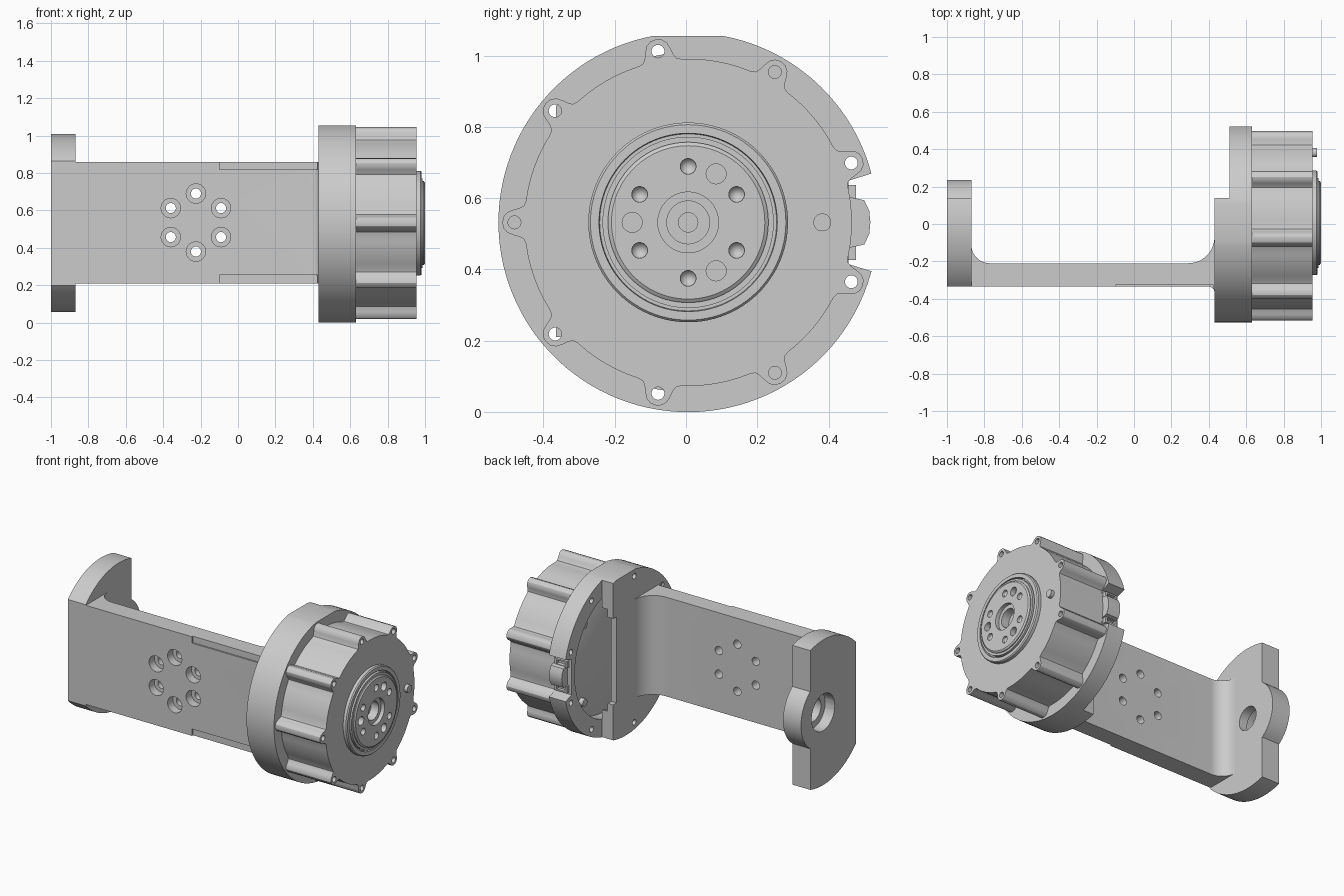
import bpy, bmesh
from math import sin, cos, pi, radians, degrees, asin, sqrt

if "Cube" in bpy.data.objects:
    bpy.data.objects.remove(bpy.data.objects["Cube"])

CY, CZ, R = 0.006, 0.532, 0.532      # rotation axis (along x) and housing radius


def finish(name, bm):
    bmesh.ops.remove_doubles(bm, verts=bm.verts, dist=1e-5)
    bmesh.ops.recalc_face_normals(bm, faces=bm.faces)
    me = bpy.data.meshes.new(name)
    bm.to_mesh(me)
    bm.free()
    ob = bpy.data.objects.new(name, me)
    bpy.context.collection.objects.link(ob)
    return ob


def prism(name, pts, axis, a, b):
    """Extrude a 2D outline along an axis from a to b."""
    place = {'x': lambda p, t: (t, p[0], p[1]),
             'y': lambda p, t: (p[0], t, p[1]),
             'z': lambda p, t: (p[0], p[1], t)}[axis]
    bm = bmesh.new()
    lo = [bm.verts.new(place(p, a)) for p in pts]
    hi = [bm.verts.new(place(p, b)) for p in pts]
    bm.faces.new(lo)
    bm.faces.new(hi)
    n = len(pts)
    for i in range(n):
        j = (i + 1) % n
        bm.faces.new((lo[i], lo[j], hi[j], hi[i]))
    return finish(name, bm)


def arc(cu, cv, r, a0, a1, n=12):
    return [(cu + r * cos(radians(a0 + (a1 - a0) * i / n)),
             cv + r * sin(radians(a0 + (a1 - a0) * i / n))) for i in range(n + 1)]


def circle(cu, cv, r, n=32):
    return arc(cu, cv, r, 0, 360, n)[:-1]


def rect(u0, u1, v0, v1):
    return [(u0, v0), (u1, v0), (u1, v1), (u0, v1)]


def polar(r, deg):
    return CY + r * cos(radians(deg)), CZ + r * sin(radians(deg))


def rod(name, u, v, r, a, b, axis='x', n=24):
    return prism(name, circle(u, v, r, n), axis, a, b)


def lathe(name, prof, cy=CY, cz=CZ, n=96):
    """Spin an (x, r) profile about an axis parallel to x."""
    bm = bmesh.new()
    vs = [bm.verts.new((x, cy + r, cz)) for x, r in prof]
    es = [bm.edges.new(p) for p in zip(vs, vs[1:])]
    bmesh.ops.spin(bm, geom=vs + es, cent=(0, cy, cz), axis=(1, 0, 0),
                   angle=2 * pi, steps=n, use_duplicate=False)
    return finish(name, bm)


def boolean(ob, others, op='DIFFERENCE'):
    bpy.context.view_layer.objects.active = ob
    for c in others:
        c.hide_render = True
        m = ob.modifiers.new('bool', 'BOOLEAN')
        m.operation, m.solver, m.object = op, 'EXACT', c
        bpy.ops.object.modifier_apply(modifier=m.name)
        bpy.data.objects.remove(c)


# Bracket web with fillets into both ends
web = prism('bracket_web',
            [(-1, -.335)] + arc(.40, -.365, .03, 90, 0, 6) + [(.46, -.365), (.46, -.07)]
            + arc(.29, -.07, .14, 0, -90) + arc(-.77, -.11, .10, -90, -180)
            + [(-1, -.11)], 'z', .21, .86)
cuts = []
for k in range(6):
    a = radians(30 + 60 * k)
    x, z = -.225 + .155 * cos(a), .535 + .155 * sin(a)
    cuts += [rod('cut', x, z, .052, -.4, -.28, 'y'), rod('cut', x, z, .027, -.4, -.1, 'y')]
for z0, z1 in ((.2, .255), (.818, .9)):
    cuts.append(prism('cut', rect(-.1, .425, z0, z1), 'y', -.4, -.325))
boolean(web, cuts)

# Idler end plate with round boss and stepped bearing hole
RF = .476
a_lo, a_hi = degrees(asin((.335 + CY) / RF)), degrees(asin((.14 - CY) / RF))
end = prism('idler_end_plate',
            arc(CY, CZ, RF, 90 + a_lo, 90 - a_hi, 24) + arc(CY, CZ, .23, 54.4, -54.4, 24)
            + arc(CY, CZ, RF, -90 + a_hi, -90 - a_lo, 24), 'x', -1, -.87)
boolean(end, [rod('cut', CY, CZ, .12, -1.1, -.93, n=48), rod('cut', CY, CZ, .077, -1.1, -.8, n=48)])
boolean(web, [rod('cut', CY, CZ, .12, -1.1, -.93, n=48)])

# Round motor housing: flat on top, open back half, connector gap
ft = degrees(asin((1.055 - CZ) / R))
housing = prism('motor_housing', arc(CY, CZ, R, 180 - ft, 360 + ft, 110), 'x', .43, .63)
lobes = [20 + 40 * k for k in range(9)]
through = [20, 100, 140, 220, 260, 340]
cuts = [prism('cut', rect(.14, .7, -.1, 1.2), 'x', .3, .51),
        rod('cut', CY, CZ, .42, .51, .7, n=96),
        rod('cut', CY, CZ, .36, .47, .56, n=96),
        prism('cut', rect(.105, .3, .25, .815), 'x', .4, .5),
        prism('cut', [(.456, .415), (.6, .37), (.6, .694), (.456, .649)], 'x', .4, .7)]
cuts += [rod('cut', *polar(.487, d), .018, .3, .8) for d in through]
cuts += [rod('cut', *polar(.487, d), .018, .3, .54) for d in (60, 300)]
boolean(housing, cuts)

# Motor body with nine screw lobes around it
half = [(7.5, .459), (5.8, .463), (4.9, .474), (4.2, .49), (3.3, .507), (1.8, .518)]
outline = []
for d in lobes:
    prof = [(-o, r) for o, r in half] + [(0, .521)] + [(o, r) for o, r in reversed(half)]
    outline += [polar(r, d + o) for o, r in prof]
    outline += [polar(.459, d + o) for o in (12, 16, 20, 24, 28)]
motor = prism('motor_body', outline, 'x', .63, .955)
cuts = [rod('cut', CY, CZ, .205, .87, 1.1, n=64)]
cuts += [rod('cut', *polar(.487, d), .018, .5, 1.1) for d in through]
cuts += [rod('cut', *polar(.487, d), .018, .93, 1.1) for d in (60, 180, 300)]
boolean(motor, cuts)

# Motor back cover seen inside the housing, with its screws
back = lathe('motor_back_cover', [(.64, 0), (.64, .419), (.59, .419), (.58, .40), (.58, 0)])
for k, d in enumerate((45, 135, 225, 315)):
    rod(f'cover_screw_{k}', *polar(.36, d), .025, .55, .59)

# Output flange with bearing lip, groove, hub recess and bolt holes
rotor = lathe('output_flange',
              [(.86, 0), (.86, .21), (.95, .21), (.95, .28), (.975, .28), (.982, .274),
               (.982, .25), (.96, .248), (.96, .24), (.987, .24), (.987, .225), (.993, .225),
               (1.0, .215), (1.0, .085), (.975, .085), (.975, .06), (.92, .06),
               (.92, .027), (.89, .027), (.89, 0)])
cuts = [rod('cut', *polar(.157, d), .028, .965, 1.1) for d in (60, 180, 300)]
for d in range(30, 390, 60):
    y, z = polar(.157, d)
    cuts.append(lathe('cut', [(.95, 0), (.985, .022), (1.05, .022), (1.05, 0)], y, z, 24))
boolean(rotor, cuts)
rod('locating_pin', CY + .376, CZ, .025, .94, .978)

# Connector block with two stepped sockets
prism('connector_block', [(.40, .44), (.455, .46), (.50, .47), (.514, .50), (.517, CZ),
                          (.514, .564), (.50, .594), (.455, .604), (.40, .624)], 'x', .54, .63)
for s, tag in ((-1, 'lower'), (1, 'upper')):
    z0, z1 = sorted((CZ + s * .06, CZ + s * .105))
    sock = prism(f'connector_socket_{tag}', rect(.42, .477, z0, z1), 'x', .53, .62)
    boolean(sock, [prism('cut', rect(.45, .5, z0 + .01, z1 - .01), 'x', .545, .605)])

# Smooth curved faces, keep hard edges
bpy.ops.object.select_all(action='SELECT')
bpy.context.view_layer.objects.active = motor
bpy.ops.object.shade_smooth_by_angle(angle=radians(30))
